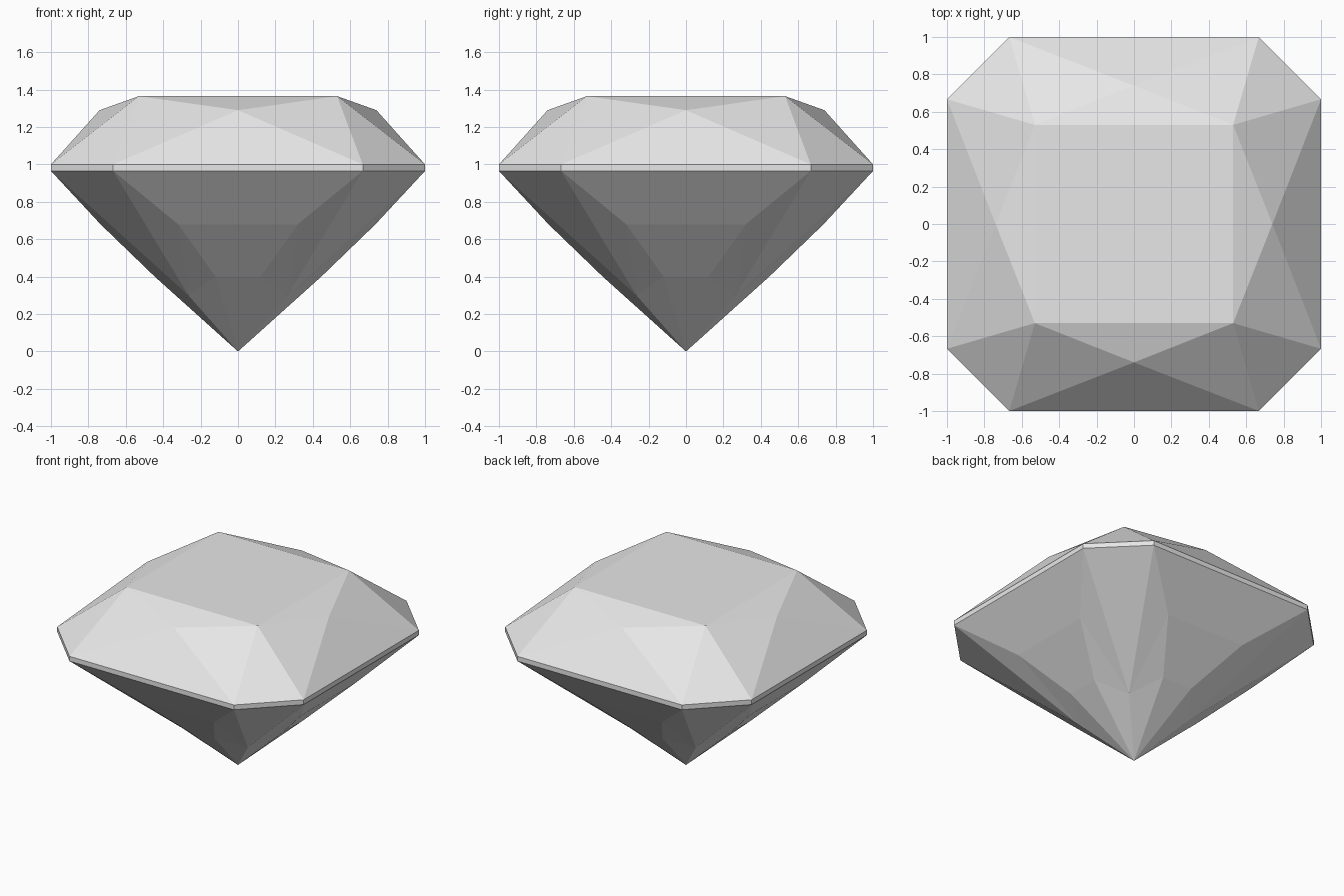
import bpy, bmesh
from math import pi
from mathutils import Matrix, Vector

cube = bpy.data.objects.get("Cube")
if cube:
    bpy.data.objects.remove(cube, do_unlink=True)

mat = bpy.data.materials.new("pale grey")
mat.use_nodes = True
colour = (0.8, 0.8, 0.8, 1)
mat.diffuse_color = colour
mat.node_tree.nodes["Principled BSDF"].inputs["Base Color"].default_value = colour


def mirrored(p):
    return (-p[0], p[1], p[2])


def build(name, facets):
    """Repeat one side's facets around the vertical axis and join them."""
    bm = bmesh.new()
    for turn in range(4):
        rot = Matrix.Rotation(turn * pi / 2, 3, 'Z')
        for facet in facets:
            bm.faces.new([bm.verts.new(rot @ Vector(p)) for p in facet])
    bmesh.ops.remove_doubles(bm, verts=bm.verts, dist=0.001)
    return bm


def finish(name, bm):
    mesh = bpy.data.meshes.new(name)
    bm.to_mesh(mesh)
    bm.free()
    mesh.materials.append(mat)
    obj = bpy.data.objects.new(name, mesh)
    bpy.context.collection.objects.link(obj)


# Key points of the front side, right half mirrored to the left
top_z, girdle_z, low_z = 1.365, 1.0, 0.965
table = (0.53, -0.53, top_z)
star = (0, -0.74, 1.29)
rim = (0.667, -1, girdle_z)
rim_next = (1, -0.667, girdle_z)
under = (0.667, -1, low_z)
under_next = (1, -0.667, low_z)
upper = (0.32, -0.735, 0.68)
lower = (0.12, -0.445, 0.40)
corner = (0.265, -0.265, 0.30)
tip = (0, 0, 0)

# Crown: star, main, side and corner facets, closed by the flat table
crown = build("crown", [
    (table, mirrored(table), star),
    (star, mirrored(rim), rim),
    (star, rim, table),
    (star, mirrored(table), mirrored(rim)),
    (table, rim, rim_next),
])
flat = [v for v in crown.verts if v.co.z > top_z - 0.01]
bmesh.ops.contextual_create(crown, geom=flat)
bmesh.ops.recalc_face_normals(crown, faces=crown.faces)
for f in crown.faces:
    if f.calc_center_median().dot(f.normal) < 0:
        f.normal_flip()
finish("crown", crown)

# Girdle: thin upright band
finish("girdle", build("girdle", [
    (mirrored(under), under, rim, mirrored(rim)),
    (under, under_next, rim_next, rim),
]))

# Pavilion: three stepped facets, slivers beside them and corner triangles
slivers = [(under, upper, corner), (upper, lower, corner), (lower, tip, corner)]
finish("pavilion", build("pavilion", [
    (mirrored(under), mirrored(upper), upper, under),
    (mirrored(upper), mirrored(lower), lower, upper),
    (mirrored(lower), tip, lower),
    (under, corner, under_next),
] + slivers + [tuple(mirrored(p) for p in reversed(s)) for s in slivers]))
